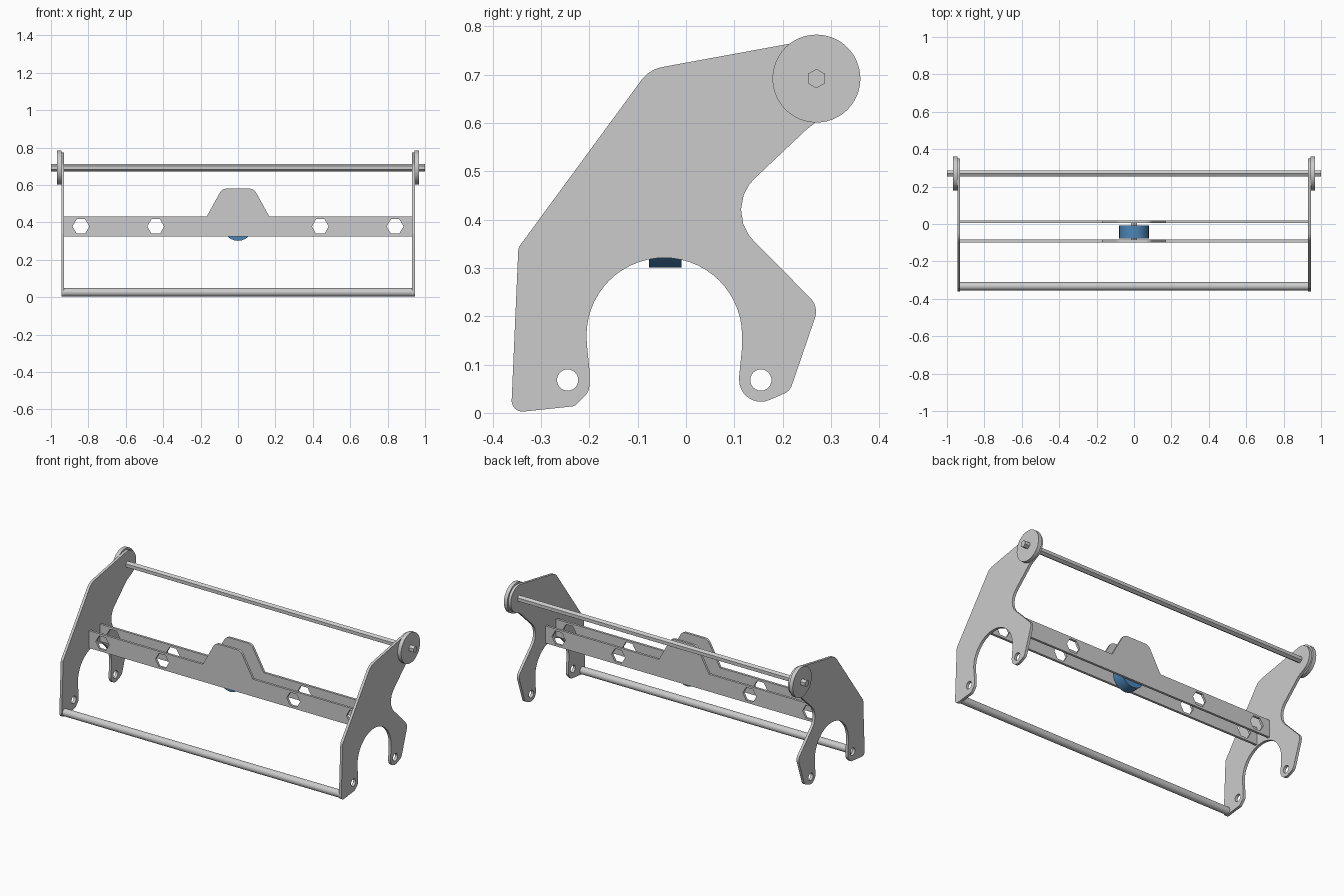
import bpy
from math import sin, cos, pi, radians
from mathutils import Vector

if "Cube" in bpy.data.objects:
    bpy.data.objects.remove(bpy.data.objects["Cube"])

ALONG_X = (pi / 2, 0, pi / 2)   # local x,y -> world y,z
ALONG_Y = (pi / 2, 0, 0)        # local x,y -> world x,z


def arc(cx, cy, r, a0, a1, n):
    pts = []
    for i in range(n + 1):
        a = radians(a0 + (a1 - a0) * i / n)
        pts.append((cx + r * cos(a), cy + r * sin(a)))
    return pts


def circle(cx, cy, r, n):
    return arc(cx, cy, r, 0, 360, n)[:-1]


def rounded(corners, n=6):
    """Outline from (x, y, fillet radius) corners; no radius means a sharp corner."""
    out = []
    for i, c in enumerate(corners):
        p = Vector(c[:2])
        r = c[2] if len(c) > 2 else 0
        if r == 0:
            out.append(p)
            continue
        u = (Vector(corners[i - 1][:2]) - p).normalized()
        v = (Vector(corners[(i + 1) % len(corners)][:2]) - p).normalized()
        half = u.angle(v) / 2
        d = r * cos(half) / sin(half)
        centre = p + (u + v).normalized() * (r / sin(half))
        a, b = p + u * d - centre, p + v * d - centre
        for k in range(n + 1):
            out.append(centre + a.lerp(b, k / n).normalized() * r)
    return out


def smooth(ob):
    bpy.ops.object.select_all(action='DESELECT')
    ob.select_set(True)
    bpy.context.view_layer.objects.active = ob
    bpy.ops.object.shade_smooth_by_angle(angle=radians(25))


def plate(name, loops, thick, loc, rot):
    """Flat sheet: first loop is the outline, the others are holes."""
    cu = bpy.data.curves.new(name, 'CURVE')
    cu.dimensions = '2D'
    cu.fill_mode = 'BOTH'
    cu.extrude = thick / 2
    for pts in loops:
        s = cu.splines.new('POLY')
        s.points.add(len(pts) - 1)
        for q, p in zip(s.points, pts):
            q.co = (p[0], p[1], 0, 1)
        s.use_cyclic_u = True
    ob = bpy.data.objects.new(name, cu)
    ob.location, ob.rotation_euler = loc, rot
    bpy.context.collection.objects.link(ob)
    bpy.ops.object.select_all(action='DESELECT')
    ob.select_set(True)
    bpy.context.view_layer.objects.active = ob
    bpy.ops.object.convert(target='MESH')
    smooth(bpy.context.view_layer.objects.active)


def rod(name, r, length, loc, rot, n):
    bpy.ops.mesh.primitive_cylinder_add(vertices=n, radius=r, depth=length,
                                        location=loc, rotation=rot)
    ob = bpy.context.object
    ob.name = name
    if n > 6:
        smooth(ob)
    return ob


# Side plates with wheel arch, feet and upper arm
side = rounded(
    [(-0.362, 0.0, 0.022), (-0.23, 0.014, 0.015), (-0.2, 0.045, 0.03), (-0.2, 0.09), (-0.205, 0.14)]
    + arc(-0.045, 0.16, 0.161, 180, 0, 28)
    + [(0.116, 0.135), (0.11, 0.075)]
    + arc(0.155, 0.068, 0.045, 180, 295, 10)
    + [(0.215, 0.045, 0.03), (0.275, 0.22, 0.04), (0.075, 0.422, 0.09),
       (0.25, 0.587), (0.268, 0.601)]
    + arc(0.27, 0.692, 0.081, -70, 100, 20)
    + [(-0.076, 0.711, 0.07), (-0.347, 0.342, 0.02)])
side_holes = [circle(y, 0.068, 0.022, 24) for y in (-0.245, 0.155)]
for s, label in ((-1, "left"), (1, "right")):
    plate(label + "_side_plate", [side] + side_holes, 0.016, (s * 0.937, 0, 0), ALONG_X)
    # Discs on the outside of the upper arms
    rod(label + "_disc", 0.091, 0.023, (s * 0.9565, 0.27, 0.692), ALONG_X, 48)

# Cross plates with raised centre and hexagonal holes
cross = rounded([(-0.93, 0.325), (0.93, 0.325), (0.93, 0.43), (0.168, 0.43),
                 (0.085, 0.58, 0.04), (-0.085, 0.58, 0.04), (-0.168, 0.43), (-0.93, 0.43)])
hexes = [circle(x, 0.378, 0.045, 6) for x in (-0.84, -0.44, 0.44, 0.84)]
for y, label in ((-0.091, "front"), (0.013, "rear")):
    plate(label + "_cross_plate", [cross] + hexes, 0.014, (0, y, 0), ALONG_Y)

# Hexagonal top shaft and lower tube
rod("top_shaft", 0.02, 2.0, (0, 0.27, 0.692), ALONG_X, 6)
rod("lower_tube", 0.022, 1.86, (0, -0.333, 0.026), ALONG_X, 24)

# Blue roller and its axle between the cross plates
blue = bpy.data.materials.new("blue")
blue.diffuse_color = (0.07, 0.24, 0.47, 1)
blue.use_nodes = True
blue.node_tree.nodes["Principled BSDF"].inputs["Base Color"].default_value = blue.diffuse_color
roller = rod("roller", 0.079, 0.068, (0, -0.043, 0.38), ALONG_Y, 24)
roller.data.materials.append(blue)
rod("roller_axle", 0.019, 0.092, (0, -0.039, 0.38), ALONG_Y, 6)
